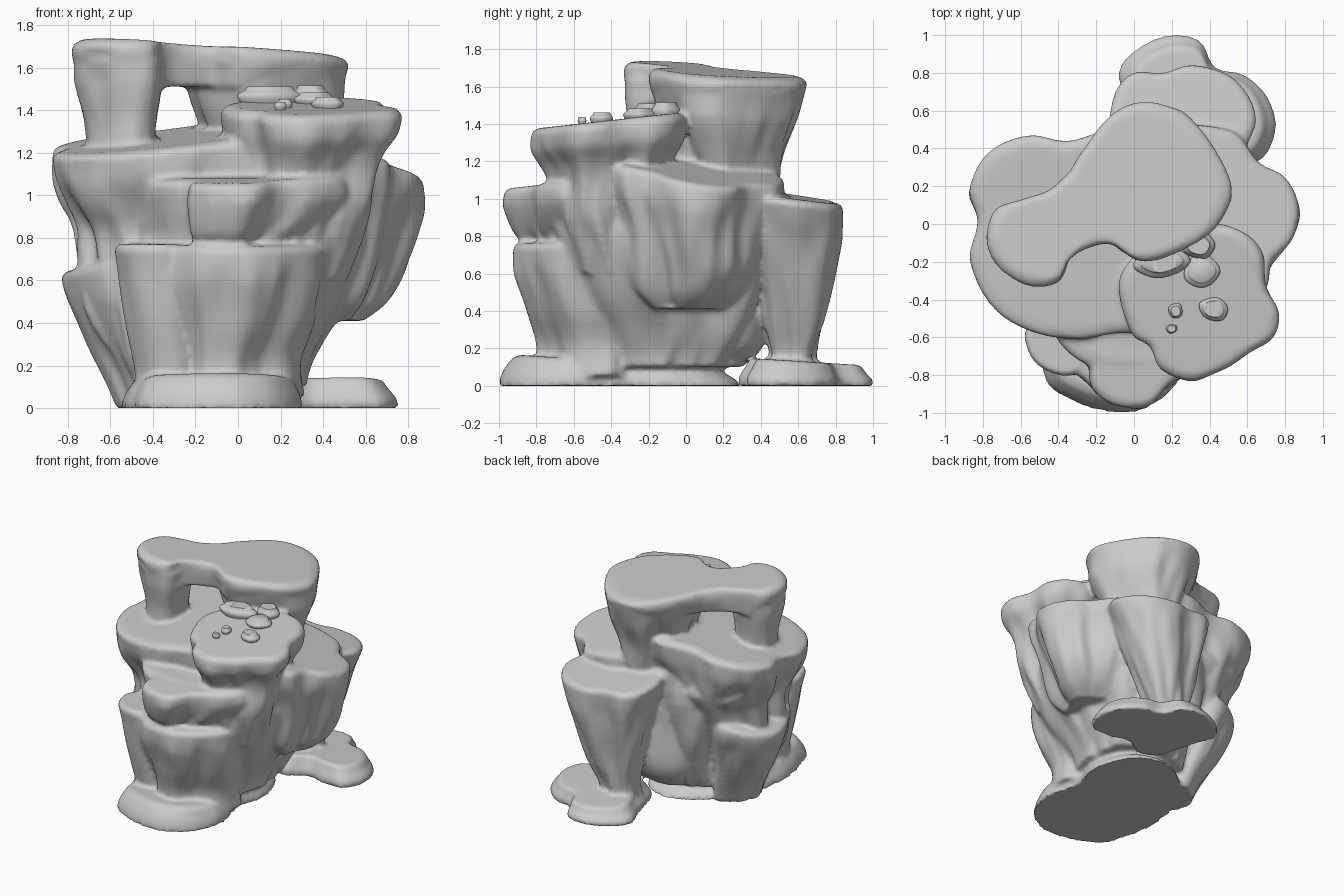
import bpy, bmesh, math
from mathutils import Vector, noise

def spline(pts, n, closed=True):
    """Catmull-Rom resampling: n steps per span."""
    pts = [Vector(p) for p in pts]
    out, k = [], len(pts)
    for i in range(k if closed else k - 1):
        if closed:
            a, b, c, d = (pts[(i + j) % k] for j in (-1, 0, 1, 2))
        else:
            a, b, c, d = (pts[min(max(i + j, 0), k - 1)] for j in (-1, 0, 1, 2))
        for s in range(n):
            t = s / n
            out.append(0.5 * (2 * b + (c - a) * t + (2 * a - 5 * b + 4 * c - d) * t * t
                              + (3 * b - a - 3 * c + d) * t ** 3))
    if not closed:
        out.append(pts[-1])
    return out

def smooth(ob, angle):
    bpy.ops.object.select_all(action='DESELECT')
    bpy.context.view_layer.objects.active = ob
    ob.select_set(True)
    bpy.ops.object.shade_smooth_by_angle(angle=math.radians(angle))

def rock(name, outline, levels, tilt=(0, 0), rough=0.035, lip=0.03):
    """Loft an outline down through levels of (z, scale, dx, dy); the first is the top edge."""
    ring = spline(outline, 6)
    c = sum(ring, Vector((0, 0))) / len(ring)
    zt, s0, zb = levels[0][0], levels[0][1], levels[-1][0]
    rows = [(zt + lip, 0.9 * s0, 0, 0), (zt + lip * 0.6, 0.97 * s0, 0, 0)]
    rows += [tuple(v) for v in spline(levels, 4, False)]
    bm = bmesh.new()
    loops = []
    for z, s, dx, dy in rows:
        f = max(0, min(1, (z - zb) / (zt - zb)))
        loop = []
        for p in ring:
            d = p - c
            q = c + d * s + Vector((dx, dy))
            n = noise.noise(Vector((p.x * 4.5, p.y * 4.5, z * 1.8)))
            n += 0.5 * noise.noise(Vector((p.x * 10, p.y * 10, z * 3)))
            q += d.normalized() * n * rough * 2 * min(1, (1 - f) * 5)
            zz = z + f * (tilt[0] * d.x + tilt[1] * d.y)
            loop.append(bm.verts.new((q.x, q.y, max(0, zz))))
        loops.append(loop)
    for a, b in zip(loops, loops[1:]):
        for i in range(len(a)):
            j = (i + 1) % len(a)
            bm.faces.new((a[i], a[j], b[j], b[i]))
    caps = [bm.faces.new(loops[0]), bm.faces.new(loops[-1][::-1])]
    bmesh.ops.triangulate(bm, faces=caps)
    bmesh.ops.recalc_face_normals(bm, faces=bm.faces)
    me = bpy.data.meshes.new(name)
    bm.to_mesh(me)
    bm.free()
    ob = bpy.data.objects.new(name, me)
    bpy.context.collection.objects.link(ob)
    smooth(ob, 50)
    return ob

parts = []
def mass(*args, **kw):
    parts.append(rock(*args, **kw))

# Arch: slab, left leg and thick supporting pillar
mass("arch_slab", [(.05, .65), (.25, .6), (.4, .45), (.52, .2), (.45, 0), (.3, -.12), (.05, -.2),
     (-.12, -.11), (-.25, -.13), (-.35, -.2), (-.41, -.31), (-.55, -.33), (-.7, -.25), (-.78, -.1),
     (-.74, .07), (-.6, .13), (-.45, .18), (-.34, .28), (-.28, .38), (-.12, .58)],
     [(1.655, 1, 0, 0), (1.6, .97, 0, 0), (1.51, .86, 0, 0)], (-.05, -.05), .01, .04)
mass("arch_leg", [(-.39, -.3), (-.55, -.32), (-.69, -.24), (-.77, -.1), (-.73, .06), (-.6, .11),
     (-.44, .06), (-.34, -.1)],
     [(1.63, 1, 0, 0), (1.5, .9, 0, 0), (1.35, .77, 0, 0), (1.2, .76, 0, 0)], rough=.015)
mass("arch_pillar", [(.05, .64), (.25, .59), (.4, .44), (.51, .2), (.44, 0), (.3, -.11), (.05, -.19),
     (-.12, -.1), (-.23, .1), (-.26, .38), (-.12, .56)],
     [(1.6, 1, 0, 0), (1.45, .89, 0, 0), (1.25, .7, 0, 0), (1.05, .58, 0, .02), (.8, .5, 0, 0)],
     (-.05, -.05), .02)

# Large left shelf, the bulge under it and the core
mass("left_shelf", [(-.87, .2), (-.76, .39), (-.55, .47), (-.35, .44), (-.1, .5), (.15, .4), (.3, .1),
     (.3, -.3), (.1, -.55), (-.1, -.58), (-.3, -.61), (-.55, -.57), (-.75, -.44), (-.87, -.2),
     (-.83, .02)],
     [(1.24, 1, 0, 0), (1.12, .97, 0, 0), (1, .88, 0, 0), (.88, .8, .01, 0), (.7, .73, .0, -.03),
      (.4, .66, .03, -.06), (.12, .54, .1, -.08)], (.1, .08), .04)
mass("left_bulge", [(-.8, .1), (-.72, .3), (-.5, .4), (-.25, .35), (-.2, 0), (-.45, -.2), (-.72, -.15)],
     [(1.0, 1, 0, 0), (.92, .97, 0, 0), (.8, .8, .04, -.02), (.72, .6, .06, -.04)], (0, -.05), .025)
mass("core", [(-.5, .15), (-.25, .4), (.1, .45), (.4, .42), (.55, .15), (.57, -.25), (.48, -.58),
     (.15, -.78), (-.3, -.72), (-.52, -.35)],
     [(1.05, 1, 0, 0), (.75, .97, 0, 0), (.5, .87, -.02, .01), (.3, .75, -.06, .03),
      (.18, .68, -.09, .02), (.1, .64, -.1, .0)], rough=.035)
mass("back_bulge", [(-.25, .2), (-.15, .38), (.05, .44), (.25, .38), (.3, .15), (.05, 0), (-.2, .02)],
     [(.75, 1, 0, 0), (.5, 1.03, 0, 0), (.3, .98, 0, .01), (.18, .8, 0, 0), (.1, .5, -.02, -.03)], rough=.015)

# Rocks stepping down the front
mass("front_right_ledge", [(-.08, -.3), (-.02, -.57), (.08, -.65), (.14, -.77), (.3, -.83), (.48, -.77),
     (.62, -.68), (.74, -.6), (.77, -.47), (.7, -.33), (.68, -.15), (.56, -.03), (.35, 0), (.08, -.1)],
     [(1.375, 1, 0, 0), (1.29, .96, 0, 0), (1.2, .84, -.02, .01), (1.1, .76, -.03, .01),
      (.9, .74, -.05, 0), (.6, .6, -.1, .05)], (0, .1), .025, .04)
mass("front_shelf", [(-.36, -.58), (-.24, -.72), (-.22, -.87), (-.1, -.96), (.08, -.96), (.2, -.84),
     (.36, -.78), (.5, -.65), (.5, -.4), (.1, -.3), (-.25, -.4)],
     [(1.05, 1, 0, 0), (.98, .98, 0, 0), (.88, .86, -.03, 0), (.8, .7, -.06, .0),
      (.72, .5, -.06, .06)], (.02, .08), .02)
mass("front_pillar", [(-.57, -.6), (-.5, -.74), (-.3, -.8), (-.17, -.9), (.05, -.92), (.25, -.82),
     (.4, -.65), (.42, -.35), (0, -.2), (-.45, -.3)],
     [(.74, 1, 0, 0), (.6, .95, 0, 0), (.4, .86, 0, .04), (.22, .77, -.02, .08), (.05, .78, -.02, .08)],
     (0, .03), .02)
mass("front_base", [(-.5, -.7), (-.42, -.88), (-.12, -.99), (.12, -.94), (.25, -.8), (.3, -.6),
     (.24, -.35), (.3, -.1), (.2, .18), (-.05, .28), (-.3, .15), (-.48, -.1), (-.55, -.4)],
     [(.1, .91, 0, 0), (.05, .98, 0, 0), (0, 1.01, 0, 0)], (0, -.06), rough=.006)

# Leaning rocks on the left side
mass("left_spur", [(-.83, .05), (-.72, .25), (-.5, .33), (-.35, .1), (-.4, -.25), (-.6, -.38), (-.76, -.2)],
     [(.67, 1, 0, 0), (.57, .98, .02, 0), (.35, .84, .08, -.03), (.15, .72, .15, -.06),
      (0, .66, .19, -.08)], (.25, 0), .02)
mass("front_left_spur", [(-.57, -.55), (-.52, -.74), (-.32, -.8), (-.2, -.6), (-.35, -.4)],
     [(.74, 1, 0, 0), (.5, 1, .03, .04), (.2, .95, .08, .07), (0, .9, .08, .07)], rough=.012)

# Overhanging right shelf
mass("right_shelf", [(.15, .45), (.5, .5), (.66, .33), (.8, .25), (.87, .1), (.84, -.08), (.73, -.2),
     (.68, -.36), (.4, -.42), (.1, -.2)],
     [(1.11, 1, 0, 0), (1.02, .98, 0, 0), (.87, .86, -.01, 0), (.65, .76, -.04, 0), (.5, .62, -.07, -.02),
      (.41, .4, -.1, -.03)], (-.18, -.14), .026)

# Back pillar on its own foot
mass("back_pillar", [(-.13, .5), (-.1, .7), (.0, .8), (.15, .8), (.3, .84), (.5, .79), (.62, .66),
     (.64, .5), (.5, .3), (.2, .2), (-.05, .32)],
     [(.98, 1, 0, 0), (.85, .91, -.01, .01), (.6, .7, -.03, .02), (.35, .5, -.05, .02),
      (.17, .36, -.07, .01), (.06, .42, -.07, .01)], (-.03, -.13), .02)
mass("back_foot", [(-.02, .6), (-.08, .8), (.03, .94), (.2, 1), (.35, .97), (.43, .83), (.58, .79),
     (.7, .68), (.75, .5), (.67, .34), (.5, .33), (.35, .36), (.2, .28), (.05, .36)],
     [(.09, .88, 0, 0), (.04, .99, 0, 0), (0, 1, 0, 0)], (0, -.05), .004, .04)

# Fuse the overlapping masses into one eroded rock
bpy.ops.object.select_all(action='DESELECT')
for p in parts:
    p.select_set(True)
bpy.context.view_layer.objects.active = parts[0]
bpy.ops.object.join()
body = parts[0]
body.name = "rock_body"
rm = body.modifiers.new("fuse", 'REMESH')
rm.mode, rm.voxel_size = 'VOXEL', 0.016
sm = body.modifiers.new("erode", 'SMOOTH')
sm.factor, sm.iterations = 0.5, 4
for m in ("fuse", "erode"):
    bpy.ops.object.modifier_apply(modifier=m)
smooth(body, 50)

# Pebbles on the front right ledge: x, y, z, half sizes
for i, (x, y, z, a, b, h) in enumerate([(.15, -.2, 1.465, .15, .08, .05), (.36, -.25, 1.45, .09, .09, .035),
        (.34, -.11, 1.47, .08, .08, .05), (.42, -.45, 1.43, .075, .065, .035),
        (.22, -.46, 1.43, .04, .04, .025), (.2, -.555, 1.42, .035, .025, .02)]):
    ring = [(x + a * math.cos(t) * (1 + .12 * math.sin(2 * t + i)),
             y + b * math.sin(t) * (1 + .1 * math.cos(3 * t + i)))
            for t in [k * math.tau / 7 for k in range(7)]]
    rock(f"pebble_{i + 1}", ring, [(z + h * .6, .75, 0, 0), (z, 1, 0, 0), (z - h, .8, 0, 0)],
         rough=.003, lip=h * .3)
